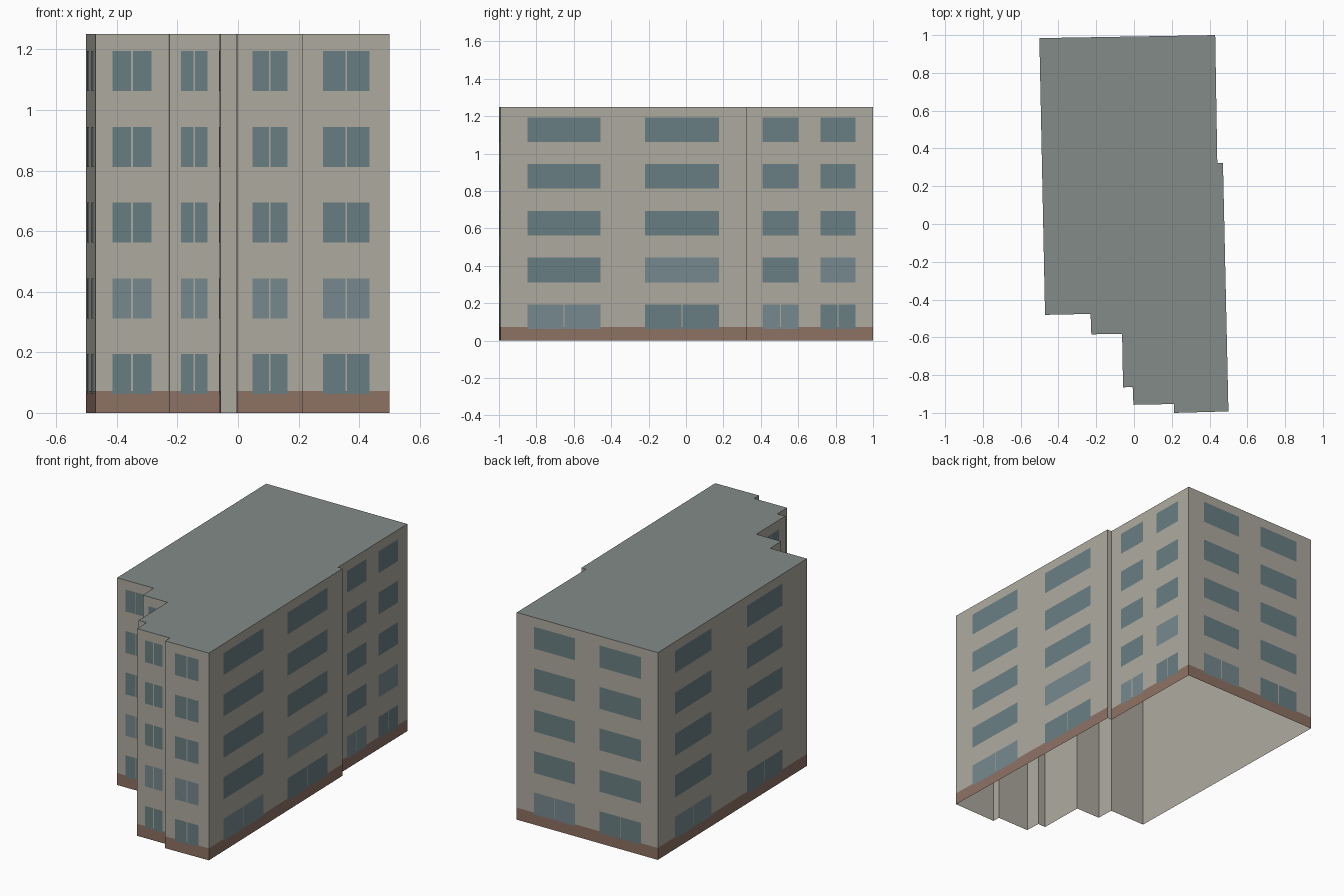
import bpy, bmesh
from mathutils import Vector

if "Cube" in bpy.data.objects:
    bpy.data.objects.remove(bpy.data.objects["Cube"])

H, FLOOR, LEVELS = 1.25, 0.25, 5
ONE = [(0.235, 0.77)]
RIGHT = [(0.110, 0.406), (0.588, 0.888)]
REAR = [(0.126, 0.41), (0.583, 0.863)]
BACK = [(0.123, 0.412), (0.588, 0.88)]
SIDE = [(0.115, 0.36), (0.597, 0.835)]

# Footprint, counter-clockwise from the back left corner: x, y, and the
# window bays of the wall that starts at that corner (None = bare return)
plan = [
    (-0.501, 0.984, SIDE), (-0.471, -0.481, ONE), (-0.230, -0.476, None),
    (-0.226, -0.584, ONE), (-0.063, -0.582, ONE), (-0.058, -0.865, None),
    (-0.007, -0.862, None), (-0.003, -0.957, ONE), (0.213, -0.953, None),
    (0.213, -1.0, ONE), (0.5, -0.992, RIGHT), (0.471, 0.324, None),
    (0.441, 0.324, REAR), (0.43, 1.0, BACK),
]


def material(name, rgb):
    m = bpy.data.materials.new(name)
    m.diffuse_color = (*rgb, 1)
    m.use_nodes = True
    m.node_tree.nodes["Principled BSDF"].inputs["Base Color"].default_value = m.diffuse_color
    return m


plaster = material("plaster", (0.425, 0.405, 0.35))
roofing = material("roofing", (0.23, 0.26, 0.245))
brick = material("brick", (0.27, 0.165, 0.125))
glass = material("glass", (0.14, 0.21, 0.225))
pale_glass = material("pale_glass", (0.18, 0.25, 0.27))


def finish(bm, name, *mats):
    me = bpy.data.meshes.new(name)
    bm.to_mesh(me)
    bm.free()
    for m in mats:
        me.materials.append(m)
    ob = bpy.data.objects.new(name, me)
    bpy.context.collection.objects.link(ob)
    return ob


def panel(bm, a, b, u0, u1, z0, z1, off):
    """Flat rectangle on wall a-b, lying just proud of the surface."""
    d = b - a
    n = Vector((d.y, -d.x)).normalized() * off
    p, q = a + d * u0 + n, a + d * u1 + n
    bm.faces.new([bm.verts.new((c.x, c.y, z)) for c, z in
                  ((p, z0), (q, z0), (q, z1), (p, z1))])


# Walls and roof: an open-bottomed shell
bm = bmesh.new()
low = [bm.verts.new((x, y, 0)) for x, y, _ in plan]
high = [bm.verts.new((x, y, H)) for x, y, _ in plan]
for i in range(len(plan)):
    j = (i + 1) % len(plan)
    bm.faces.new((low[i], low[j], high[j], high[i]))
bm.faces.new(high).material_index = 1
finish(bm, "walls_and_roof", plaster, roofing)

# Brick plinth and windows, wall by wall
plinth, dark, pale = bmesh.new(), bmesh.new(), bmesh.new()
for i, (x, y, bays) in enumerate(plan):
    if not bays:
        continue
    a, b = Vector((x, y)), Vector(plan[(i + 1) % len(plan)][:2])
    panel(plinth, a, b, 0, 1, 0, 0.072, 0.0005)
    for k in range(LEVELS):
        z0, z1 = k * FLOOR + 0.062, k * FLOOR + 0.194
        for j, (u0, u1) in enumerate(bays):
            if bays is ONE:
                light = k == 1
            else:
                light = (k, j) == (0, 0) or (k, j) == (1, 1) and bays is not BACK
            bm = pale if light else dark
            # paired sashes on narrow walls and on every ground floor
            if bays is ONE or k == 0:
                mid, gap = (u0 + u1) / 2, 0.0025 / (b - a).length
                panel(bm, a, b, u0, mid - gap, z0, z1, 0.001)
                panel(bm, a, b, mid + gap, u1, z0, z1, 0.001)
            else:
                panel(bm, a, b, u0, u1, z0, z1, 0.001)
finish(plinth, "brick_plinth", brick)
finish(dark, "windows", glass)
finish(pale, "pale_windows", pale_glass)
